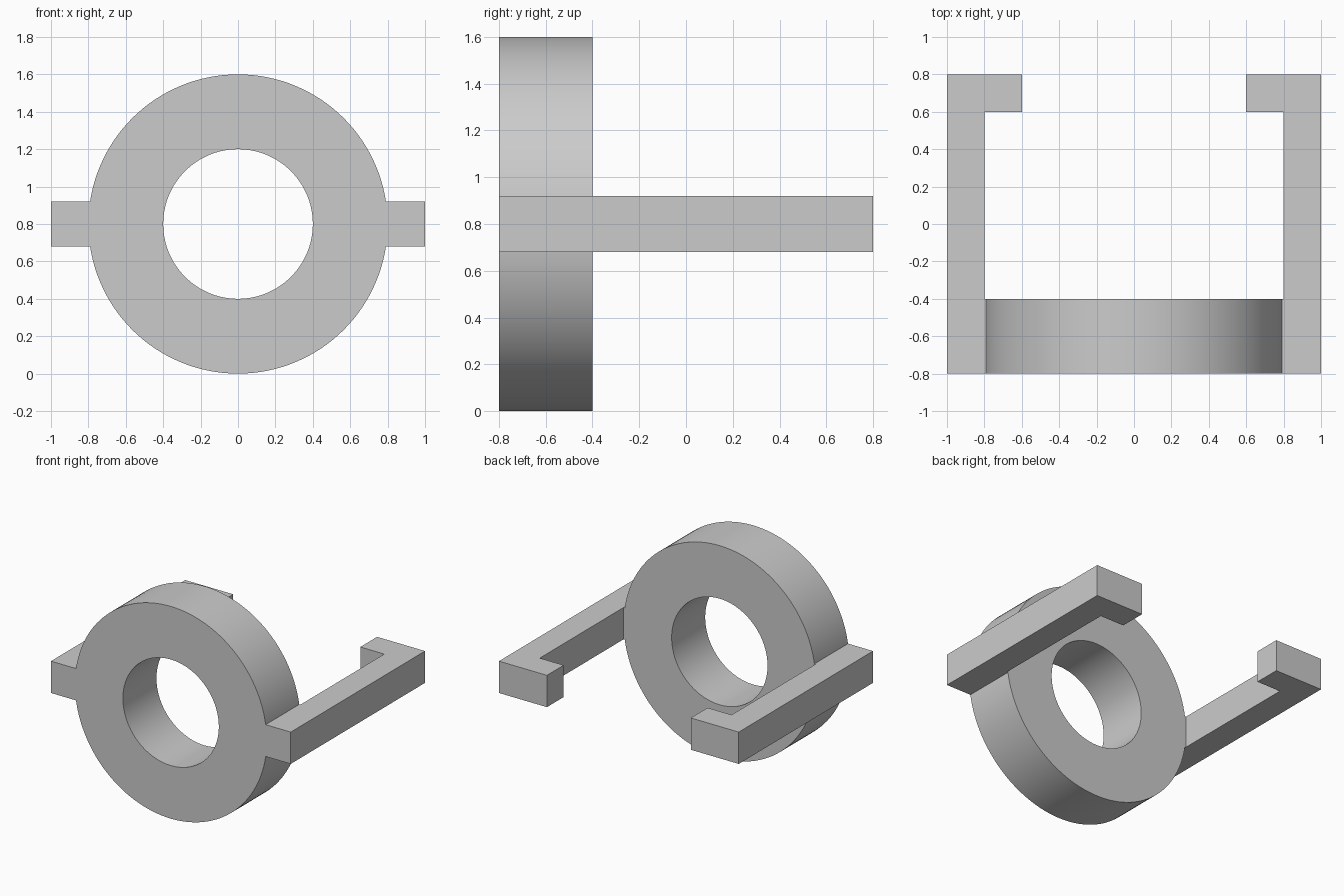
import bpy, bmesh, math
from mathutils import Matrix

cube = bpy.data.objects.get("Cube")
if cube:
    bpy.data.objects.remove(cube, do_unlink=True)

# Single grey finish
grey = bpy.data.materials.new("light_grey")
grey.use_nodes = True
colour = (0.6, 0.6, 0.6, 1)
grey.diffuse_color = colour
grey.node_tree.nodes["Principled BSDF"].inputs["Base Color"].default_value = colour

OUTER, INNER, CENTRE = 0.8, 0.4, 0.8
FRONT, BACK = -0.8, -0.4
HALF_ARM = 0.12


def finish(name, bm):
    bmesh.ops.recalc_face_normals(bm, faces=bm.faces)
    mesh = bpy.data.meshes.new(name)
    bm.to_mesh(mesh)
    bm.free()
    mesh.materials.append(grey)
    obj = bpy.data.objects.new(name, mesh)
    bpy.context.collection.objects.link(obj)
    return obj


# Thick ring: a rectangular section spun about the y axis
bm = bmesh.new()
section = [(INNER, FRONT), (OUTER, FRONT), (OUTER, BACK), (INNER, BACK)]
verts = [bm.verts.new((r, y, CENTRE)) for r, y in section]
edges = [bm.edges.new((verts[i], verts[(i + 1) % 4])) for i in range(4)]
bmesh.ops.spin(bm, geom=verts + edges, cent=(0, 0, CENTRE), axis=(0, 1, 0),
               angle=math.tau, steps=128, use_merge=True)
bmesh.ops.remove_doubles(bm, verts=bm.verts, dist=0.0001)
ring = finish("ring", bm)
bpy.ops.object.select_all(action="DESELECT")
ring.select_set(True)
bpy.context.view_layer.objects.active = ring
bpy.ops.object.shade_smooth_by_angle(angle=math.radians(30))

# Hooked arms: a plan outline extruded upwards, rooted where it meets the rim
root = math.sqrt(OUTER ** 2 - HALF_ARM ** 2)
plan = [(1, FRONT), (1, 0.8), (0.6, 0.8), (0.6, 0.6), (0.8, 0.6),
        (0.8, BACK), (root, BACK), (root, FRONT)]
for name, side in (("left_arm", 1), ("right_arm", -1)):
    bm = bmesh.new()
    base = bm.faces.new([bm.verts.new((side * x, y, CENTRE - HALF_ARM)) for x, y in plan])
    top = bmesh.ops.extrude_face_region(bm, geom=[base])["geom"]
    bmesh.ops.translate(bm, vec=(0, 0, 2 * HALF_ARM),
                        verts=[g for g in top if isinstance(g, bmesh.types.BMVert)])
    finish(name, bm)
